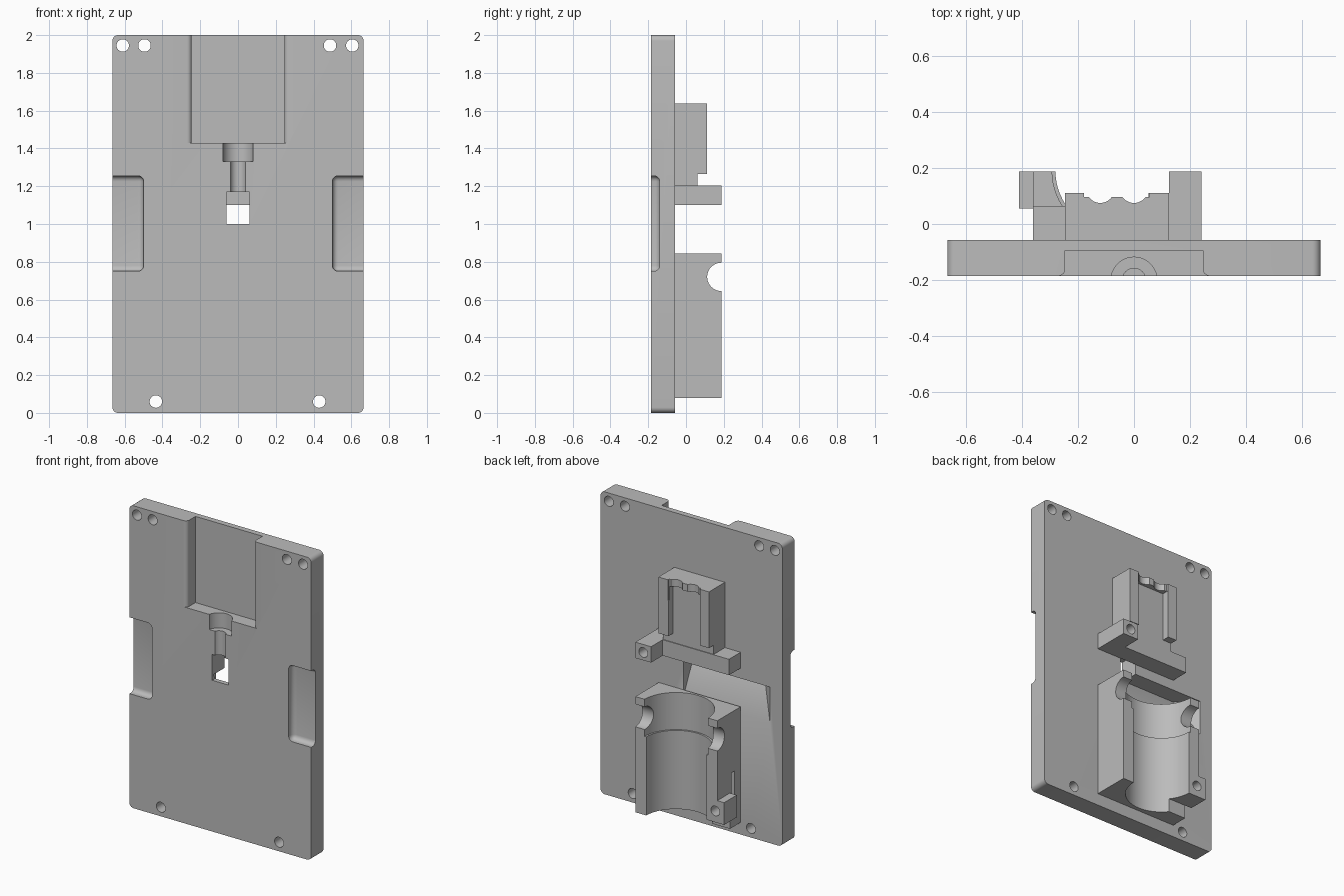
import bpy, bmesh, math
from mathutils import Vector

cube = bpy.data.objects.get("Cube")
if cube:
    bpy.data.objects.remove(cube, do_unlink=True)

grey = bpy.data.materials.new("plain grey")
grey.use_nodes = True
grey.diffuse_color = (0.5, 0.5, 0.5, 1)
grey.node_tree.nodes["Principled BSDF"].inputs["Base Color"].default_value = (0.5, 0.5, 0.5, 1)

FRONT, BACK, TIP = -0.185, -0.057, 0.187


def finish(name, bm):
    bmesh.ops.recalc_face_normals(bm, faces=bm.faces)
    mesh = bpy.data.meshes.new(name)
    bm.to_mesh(mesh)
    bm.free()
    mesh.materials.append(grey)
    obj = bpy.data.objects.new(name, mesh)
    bpy.context.collection.objects.link(obj)
    return obj


def prism(name, pts, axis, lo, hi):
    """Extrude a 2D outline along an axis; the two coordinates keep x, y, z order."""
    bm = bmesh.new()
    k = "xyz".index(axis)

    def place(p, t):
        c = list(p)
        c.insert(k, t)
        return bm.verts.new(c)
    face = bm.faces.new([place(p, lo) for p in pts])
    ext = bmesh.ops.extrude_face_region(bm, geom=[face])
    step = Vector((0, 0, 0))
    step[k] = hi - lo
    bmesh.ops.translate(bm, vec=step, verts=[v for v in ext["geom"] if isinstance(v, bmesh.types.BMVert)])
    return finish(name, bm)


def box(name, x, y, z, bevel=0):
    obj = prism(name, [(x[0], y[0]), (x[1], y[0]), (x[1], y[1]), (x[0], y[1])], "z", *z)
    if bevel:
        bm = bmesh.new()
        bm.from_mesh(obj.data)
        bmesh.ops.bevel(bm, geom=bm.edges[:], offset=bevel, segments=5, profile=0.5, affect="EDGES")
        bm.to_mesh(obj.data)
        bm.free()
    return obj


def arc(cx, cy, r, a0, a1, n):
    return [(cx + r * math.cos(math.radians(a0 + (a1 - a0) * i / n)),
             cy + r * math.sin(math.radians(a0 + (a1 - a0) * i / n))) for i in range(n + 1)]


def rod(name, center, r, axis, lo, hi, n=40):
    return prism(name, arc(*center, r, 0, 360, n)[:-1], axis, lo, hi)


def modify(body, tool, operation="DIFFERENCE"):
    """Apply a boolean and remove the tool."""
    mod = body.modifiers.new("boolean", "BOOLEAN")
    mod.operation, mod.solver, mod.object = operation, "EXACT", tool
    bpy.ops.object.select_all(action="DESELECT")
    bpy.context.view_layer.objects.active = body
    body.select_set(True)
    bpy.ops.object.modifier_apply(modifier=mod.name)
    bpy.data.objects.remove(tool, do_unlink=True)


def smooth(obj):
    bpy.ops.object.select_all(action="DESELECT")
    bpy.context.view_layer.objects.active = obj
    obj.select_set(True)
    bpy.ops.object.shade_smooth_by_angle(angle=math.radians(30))


# Base plate with rounded corners
w, r = 0.665, 0.03
outline = (arc(w - r, 2 - r, r, 0, 90, 6) + arc(r - w, 2 - r, r, 90, 180, 6)
           + arc(r - w, r, r, 180, 270, 6) + arc(w - r, r, r, 270, 360, 6))
plate = prism("base_plate", outline, "y", FRONT, BACK)

# Screw holes
for x, z in [(-0.61, 1.945), (-0.495, 1.945), (0.487, 1.945), (0.605, 1.945), (-0.435, 0.06), (0.43, 0.06)]:
    modify(plate, rod("hole", (x, z), 0.033, "y", -0.3, 0.1))

# Front recess with rounded-over side edges
R, half = 0.025, 0.245
right_edge = arc(half + R, FRONT + R, R, 180, 270, 6)
left_edge = [(-x, y) for x, y in reversed(right_edge)]
lip = [(half + R, -0.3), (-half - R, -0.3)]
modify(plate, prism("recess", [(half, -0.095)] + right_edge + lip + left_edge + [(-half, -0.095)],
                    "z", 1.43, 2.1))

# Stepped half-round channel and window
modify(plate, rod("wide_channel", (0, -0.2), 0.082, "z", 1.33, 1.5))
modify(plate, rod("narrow_channel", (0, -0.2), 0.042, "z", 1.1, 1.4))
modify(plate, box("window", (-0.06, 0.06), (-0.3, 0.1), (1.0, 1.17)))

# Tapered chute in the back, leading to the window
bm = bmesh.new()
for y, x, z in [(-0.05, -0.582, 0.782), (-0.05, -0.582, 1.032), (-0.17, -0.455, 1.032)]:
    bm.verts.new((x, y, z))
    bm.verts.new((0.06, y, z))
bmesh.ops.convex_hull(bm, input=bm.verts[:])
modify(plate, finish("chute", bm))

# Finger recesses at both sides
for s in (-1, 1):
    modify(plate, box("grip", sorted((s * 0.5, s * 0.8)), (-0.3, -0.14), (0.75, 1.255), 0.03))
smooth(plate)

# Upper holder: block with open pocket and scalloped top
holder = box("upper_holder", (-0.245, 0.125), (BACK, 0.11), (1.205, 1.637))
modify(holder, box("notch", (-0.4, 0.3), (0.06, 0.3), (1.1, 1.265)))
modify(holder, box("pocket", (-0.18, 0.052), (0.06, 0.3), (1.25, 1.59)))
modify(holder, box("top_gap", (-0.178, 0.055), (0.097, 0.3), (1.5, 1.8)))
for x in (-0.12, 0.0):
    modify(holder, rod("scallop", (x, 0.125), 0.05, "z", 1.5, 1.8))
smooth(holder)

# Cross bar with drilled post
bar = prism("cross_bar", [(-0.36, BACK), (0.24, BACK), (0.24, TIP), (0.125, TIP), (0.125, 0.065), (-0.36, 0.065)],
            "z", 1.10, 1.205)
modify(bar, rod("post_hole", (0.182, 1.152), 0.032, "y", 0.0, 0.3))
smooth(bar)

# Lower cradle: block with stepped half-round bore
cradle = box("cradle", (-0.36, 0.24), (BACK, TIP), (0.08, 0.845))
modify(cradle, box("lug", (-0.41, -0.27), (0.055, TIP), (0.17, 0.317)), "UNION")
modify(cradle, rod("bore", (-0.06, 0.19), 0.22, "z", -0.1, 1.0, 64))
modify(cradle, rod("wide_bore", (-0.06, 0.19), 0.232, "z", 0.6, 1.0, 64))
modify(cradle, rod("cross_hole", (TIP, 0.72), 0.075, "x", -0.6, 0.6))
modify(cradle, box("foot_cut", (-0.5, -0.2), (0.055, 0.3), (0.0, 0.17)))
modify(cradle, rod("lug_hole", (-0.345, 0.245), 0.032, "y", 0.0, 0.3))
modify(cradle, box("nut_slot", (-0.5, -0.335), (0.005, 0.04), (0.17, 0.445)))
smooth(cradle)
